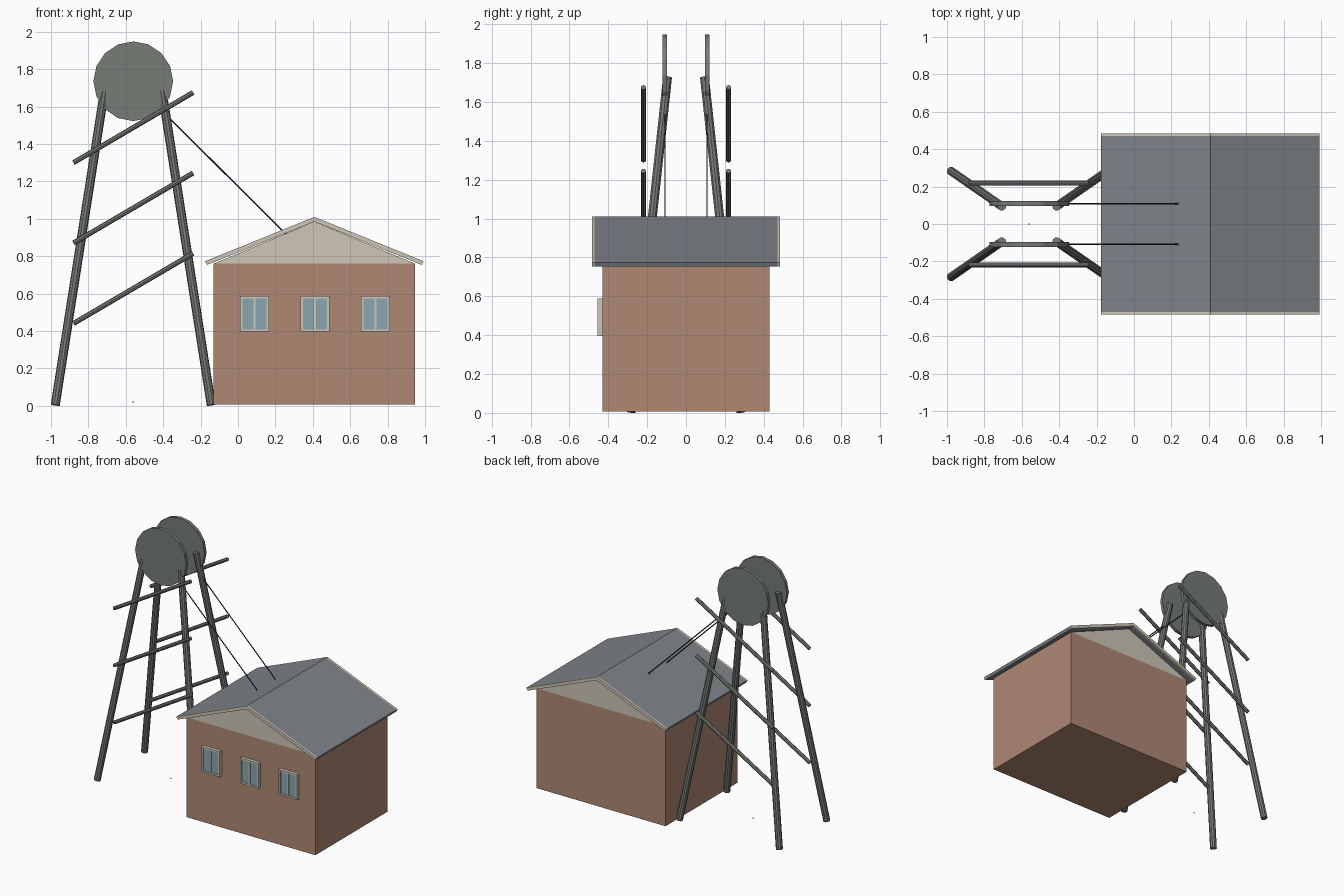
import bpy, bmesh
from mathutils import Vector, Matrix

if "Cube" in bpy.data.objects:
    bpy.data.objects.remove(bpy.data.objects["Cube"])


def material(name, rgb):
    m = bpy.data.materials.new(name)
    m.diffuse_color = (*rgb, 1)
    m.use_nodes = True
    m.node_tree.nodes["Principled BSDF"].inputs["Base Color"].default_value = m.diffuse_color
    return m


BRICK = material("brick", (0.43, 0.25, 0.175))
TRIM = material("trim", (0.62, 0.57, 0.47))
SLATE = material("slate", (0.21, 0.23, 0.25))
GLASS = material("glass", (0.25, 0.39, 0.44))
STEEL = material("steel", (0.18, 0.20, 0.18))
CABLE = material("cable", (0.03, 0.03, 0.03))


def finish(bm, name, mat):
    bmesh.ops.recalc_face_normals(bm, faces=bm.faces)
    me = bpy.data.meshes.new(name)
    bm.to_mesh(me)
    bm.free()
    me.materials.append(mat)
    ob = bpy.data.objects.new(name, me)
    bpy.context.collection.objects.link(ob)
    return ob


def add_box(bm, x0, x1, y0, y1, z0, z1):
    m = Matrix.LocRotScale(Vector((x0 + x1, y0 + y1, z0 + z1)) / 2, None,
                           Vector((x1 - x0, y1 - y0, z1 - z0)))
    bmesh.ops.create_cube(bm, size=1, matrix=m)


def prism(name, profile, y0, y1, mat):
    """Extrude an x-z outline along y."""
    bm = bmesh.new()
    f = bm.faces.new([bm.verts.new((x, y0, z)) for x, z in profile])
    r = bmesh.ops.extrude_face_region(bm, geom=[f])
    bmesh.ops.translate(bm, vec=(0, y1 - y0, 0),
                        verts=[v for v in r["geom"] if isinstance(v, bmesh.types.BMVert)])
    return finish(bm, name, mat)


def rod(name, a, b, radius, sides, mat):
    a, b = Vector(a), Vector(b)
    d = b - a
    m = Matrix.Translation((a + b) / 2) @ d.to_track_quat('Z', 'Y').to_matrix().to_4x4()
    bm = bmesh.new()
    bmesh.ops.create_cone(bm, cap_ends=True, segments=sides, radius1=radius,
                          radius2=radius, depth=d.length, matrix=m)
    return finish(bm, name, mat)


# Engine house walls and gables
X0, X1, XC, YW = -0.13, 0.947, 0.4085, 0.43
bm = bmesh.new()
add_box(bm, X0, X1, -YW, YW, 0.008, 0.76)
finish(bm, "house_walls", BRICK)
prism("house_gable", [(X0, 0.76), (X1, 0.76), (XC, 0.985)], -YW, YW, TRIM)


# Roof slab and the trim boards along its gable ends
def chevron(half, eave, ridge, t):
    return [(XC - half, eave), (XC, ridge), (XC + half, eave),
            (XC + half - 0.009, eave - 0.02), (XC, ridge - t), (XC - half + 0.009, eave - 0.02)]


prism("roof", chevron(0.584, 0.773, 1.01, 0.024), -0.47, 0.47, SLATE)
for s, side in ((-1, "front"), (1, "back")):
    prism(side + "_roof_trim", chevron(0.584, 0.773, 1.01, 0.025), s * 0.47, s * 0.484, TRIM)

# Windows: four frame bars, a mullion and a glass panel
for i in range(3):
    c = 0.089 + i * 0.323
    w, z0, z1, b = 0.077, 0.396, 0.588, 0.013
    bm = bmesh.new()
    for s in (-1, 1):
        e0, e1 = sorted((c + s * w, c + s * (w - b)))
        add_box(bm, e0, e1, -0.455, -0.42, z0, z1)
    add_box(bm, c - w + b, c + w - b, -0.455, -0.42, z0, z0 + b)
    add_box(bm, c - w + b, c + w - b, -0.455, -0.42, z1 - b, z1)
    add_box(bm, c - 0.005, c + 0.005, -0.455, -0.42, z0 + b, z1 - b)
    finish(bm, f"window_frame_{i + 1}", TRIM)
    bm = bmesh.new()
    add_box(bm, c - w + b, c + w - b, -0.448, -0.42, z0 + b, z1 - b)
    finish(bm, f"window_glass_{i + 1}", GLASS)

# Headframe: splayed legs, slanted braces, winding wheels and cables
TX, TZ = -0.56, 1.735
for s, side in ((-1, "front"), (1, "back")):
    for k, end in ((-1, "left"), (1, "right")):
        rod(f"{side}_{end}_leg", (TX + k * 0.417, s * 0.282, 0.004),
            (TX + k * 0.147, s * 0.095, 1.728), 0.024, 10, STEEL)
    for i in range(3):
        z = 0.44 + i * 0.43
        rod(f"{side}_brace_{i + 1}", (-0.88, s * 0.219, z),
            (-0.24, s * 0.219, z + 0.375), 0.0135, 8, STEEL)
    rod(f"{side}_winding_wheel", (TX, s * 0.097, TZ), (TX, s * 0.122, TZ), 0.213, 16, STEEL)
    rod(f"{side}_cable", (-0.48, s * 0.108, 1.65), (0.26, s * 0.108, 0.915), 0.004, 6, CABLE)

# Tiny ground peg under the headframe
bm = bmesh.new()
add_box(bm, TX - 0.003, TX + 0.003, -0.003, 0.003, 0.017, 0.023)
finish(bm, "ground_peg", STEEL)
